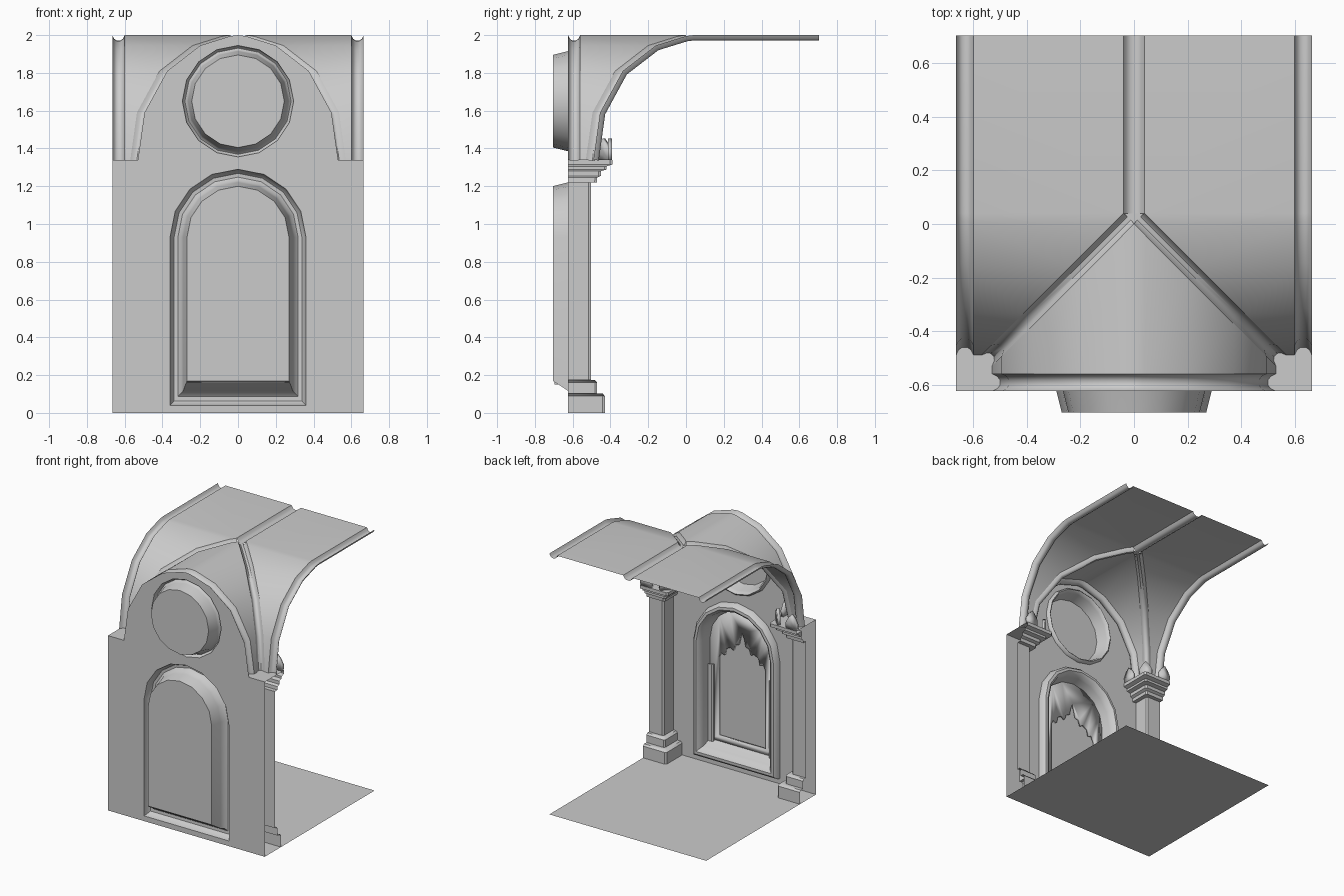
import bpy, bmesh, math
from mathutils import Vector

cube = bpy.data.objects.get("Cube")
if cube:
    bpy.data.objects.remove(cube)

stone = bpy.data.materials.new("grey_stone")
stone.use_nodes = True
GREY = (0.6, 0.6, 0.6, 1)
stone.diffuse_color = GREY
stone.node_tree.nodes["Principled BSDF"].inputs["Base Color"].default_value = GREY

WALL, BACK, SIDE, SPRING, FRONT = -0.625, 0.705, 0.665, 1.34, -0.705
RIB = 0.04       # half width of the ribs on plan
SIDES = (("left", 1), ("right", -1))


def finish(name, bm, thickness=0):
    bmesh.ops.remove_doubles(bm, verts=bm.verts, dist=0.0005)
    bmesh.ops.recalc_face_normals(bm, faces=bm.faces)
    mesh = bpy.data.meshes.new(name)
    bm.to_mesh(mesh)
    bm.free()
    mesh.materials.append(stone)
    mesh.shade_smooth()
    mesh.set_sharp_from_angle(angle=math.radians(38))
    obj = bpy.data.objects.new(name, mesh)
    bpy.context.collection.objects.link(obj)
    if thickness:
        mod = obj.modifiers.new("thickness", "SOLIDIFY")
        mod.thickness, mod.offset = thickness, 0
    return obj


def loft(name, rows, closed=False, cap=False):
    """Skin a sheet through rows of points."""
    bm = bmesh.new()
    grid = [[bm.verts.new(p) for p in row] for row in rows]
    for a, b in zip(grid, grid[1:]):
        n = len(a)
        for i in range(n if closed else n - 1):
            j = (i + 1) % n
            bm.faces.new((a[i], a[j], b[j], b[i]))
    if cap:
        bm.faces.new(grid[-1])
    return finish(name, bm)


def plate(name, loops, thickness=0):
    """Fill an outline, leaving further loops as holes."""
    bm = bmesh.new()
    for loop in loops:
        vs = [bm.verts.new(p) for p in loop]
        for i, v in enumerate(vs):
            bm.edges.new((v, vs[i - 1]))
    bmesh.ops.triangle_fill(bm, use_beauty=True, edges=bm.edges[:], normal=(0, -1, 0))
    bmesh.ops.dissolve_limit(bm, angle_limit=0.01, verts=bm.verts[:], edges=bm.edges[:])
    return finish(name, bm, thickness)


def rib(name, rail_a, rail_b, depth=0.03):
    """Hollow rib hanging between two rails, bulging into the room."""
    rows, last = [], len(rail_a) - 1
    for i, (a, b) in enumerate(zip(rail_a, rail_b)):
        a, b = Vector(a), Vector(b)
        along = Vector(rail_a[min(i + 1, last)]) - Vector(rail_a[max(i - 1, 0)])
        n = (b - a).cross(along).normalized()
        if n.dot(Vector((0, 0.4, 0.9)) - a) < 0:
            n = -n
        rows.append([a.lerp(b, t) + n * depth * d for t, d in
                     ((0, 0), (0.15, 0.65), (0.35, 0.95), (0.65, 0.95), (0.85, 0.65), (1, 0))])
    return loft(name, rows)


def mirrored(half):
    """Complete a half outline (x, z) that runs from +x to the centre."""
    return half + [(-x, z) for x, z in reversed(half) if x > 0.001]


def arch(inset, y, sill=0):
    r = 0.36 - inset
    curve = [(r * math.cos(math.pi * i / 8), y, 0.93 + r * math.sin(math.pi * i / 8)) for i in range(9)]
    bottom = max(sill, 0.04 + 1.1 * inset)
    return [(r, y, bottom)] + curve + [(-r, y, bottom)]


def circle(inset, y):
    r = 0.295 - inset
    return [(r * math.cos(math.pi * i / 8), y, 1.65 + r * math.sin(math.pi * i / 8)) for i in range(16)]


# Vault profile (y, z) from springing to crown
PROFILE = [(-0.49, SPRING), (-0.455, 1.59), (-0.335, 1.81), (-0.16, 1.945), (0, 1.995), (RIB, 2)]
FULL = PROFILE + [(BACK, 2)]
LUNETTE = [(RIB - y, z) for y, z in PROFILE]
lunette_arch = mirrored(LUNETTE)

# Floor
loft("floor", [[(-SIDE, y, 0), (SIDE, y, 0)] for y in (WALL, BACK)])

# End wall with niche and round window openings
outline = [(SIDE, 0), (SIDE, SPRING)] + lunette_arch + [(-SIDE, SPRING), (-SIDE, 0)]
plate("end_wall", [[(x, WALL, z) for x, z in outline], arch(0, WALL), circle(0, WALL)])

# Niche: moulding swelling inward, then the recess and its back panel
section = [(0, -0.625), (0.006, -0.595), (0.022, -0.577), (0.042, -0.575), (0.06, -0.59), (0.07, -0.625)]
rings = [arch(i, y) for i, y in section] + [arch(0.09, FRONT, 0.17)]
loft("niche", rings, closed=True, cap=True)

# Cusped tracery in the niche
cusps = mirrored([(0.2, 0.2), (0.2, 0.8), (0.18, 0.84), (0.15, 0.83), (0.14, 0.88), (0.1, 0.9),
                  (0.075, 0.885), (0.06, 0.93), (0.03, 0.94), (0.02, 0.99), (0, 1.04)])
plate("niche_tracery", [arch(0.088, -0.688, 0.16), [(x, -0.688, z) for x, z in cusps]], 0.018)

# Slim jambs beside the tracery
for side, s in SIDES:
    corners = ((0.275, -0.66), (0.245, -0.66), (0.235, -0.67), (0.235, -0.695))
    loft(side + "_niche_jamb", [[(s * x, y, z) for x, y in corners] for z in (0.15, 0.74)], cap=True)

# Round window
section = [(0, -0.625), (0.004, -0.606), (0.014, -0.597), (0.025, -0.606), (0.03, -0.625)]
loft("round_window", [circle(i, y) for i, y in section + [(0.05, FRONT)]], closed=True, cap=True)

# Lunette vault and the rib against the wall
loft("lunette_vault", [[(x, -abs(x), z), (x, -0.56, z)] for x, z in lunette_arch])
rib("wall_rib", [(x, -0.56, z) for x, z in lunette_arch], [(x, WALL, z) for x, z in lunette_arch])

# Ridge rib and the small boss where the ribs meet
rib("ridge_rib", [(-RIB, y, 2) for y in (RIB, BACK)], [(RIB, y, 2) for y in (RIB, BACK)])
plate_z = 1.972
loft("rib_boss", [[(-RIB, RIB, plate_z), (RIB, RIB, plate_z)], [(-0.002, 0, plate_z), (0.002, 0, plate_z)]])

# Column profile: reach from the corner, height
COLUMN = [(0.195, 0), (0.195, 0.09), (0.183, 0.103), (0.155, 0.103), (0.155, 0.16), (0.143, 0.173),
          (0.122, 0.173), (0.122, 1.22), (0.153, 1.22), (0.155, 1.245), (0.175, 1.255), (0.175, 1.28),
          (0.205, 1.288), (0.205, 1.305), (0.235, 1.315), (0.235, SPRING), (0.002, SPRING)]
LEAF = mirrored([(0.045, 0), (0.047, 0.045), (0.025, 0.085), (0, 0.112)])

for side, s in SIDES:
    # Main vault, side rib and diagonal rib
    loft(side + "_main_vault",
         [[(s * max(RIB, 2 * RIB - y), y, z), (s * 0.6, y, z)] for y, z in FULL])
    rib(side + "_side_rib", [(s * 0.6, y, z) for y, z in FULL], [(s * SIDE, y, z) for y, z in FULL])
    rib(side + "_diagonal_rib",
        [(s * (2 * RIB - y), y, z) for y, z in PROFILE],
        [(s * x, -x, z) for x, z in LUNETTE])

    # Corner column with stepped base and capital
    rows = []
    for r, z in COLUMN:
        c = min(0.012, r / 2)
        plan = ((0, r), (r - c, r), (r, r - c), (r, 0))
        rows.append([(s * (SIDE - u), WALL + v, z) for u, v in plan])
    loft(side + "_column", rows)

    # Pointed leaves standing on the capital
    spots = ((0.048, 0.222, 1, 0), (0.222, 0.048, 0, 1), (0.19, 0.19, 0.7, -0.7))
    for k, (u, v, du, dv) in enumerate(spots):
        loop = [(s * (SIDE - u - t * du), WALL + v + t * dv, SPRING + h) for t, h in LEAF]
        bm = bmesh.new()
        bm.faces.new([bm.verts.new(p) for p in loop])
        finish(f"{side}_capital_leaf_{k + 1}", bm, 0.022)
